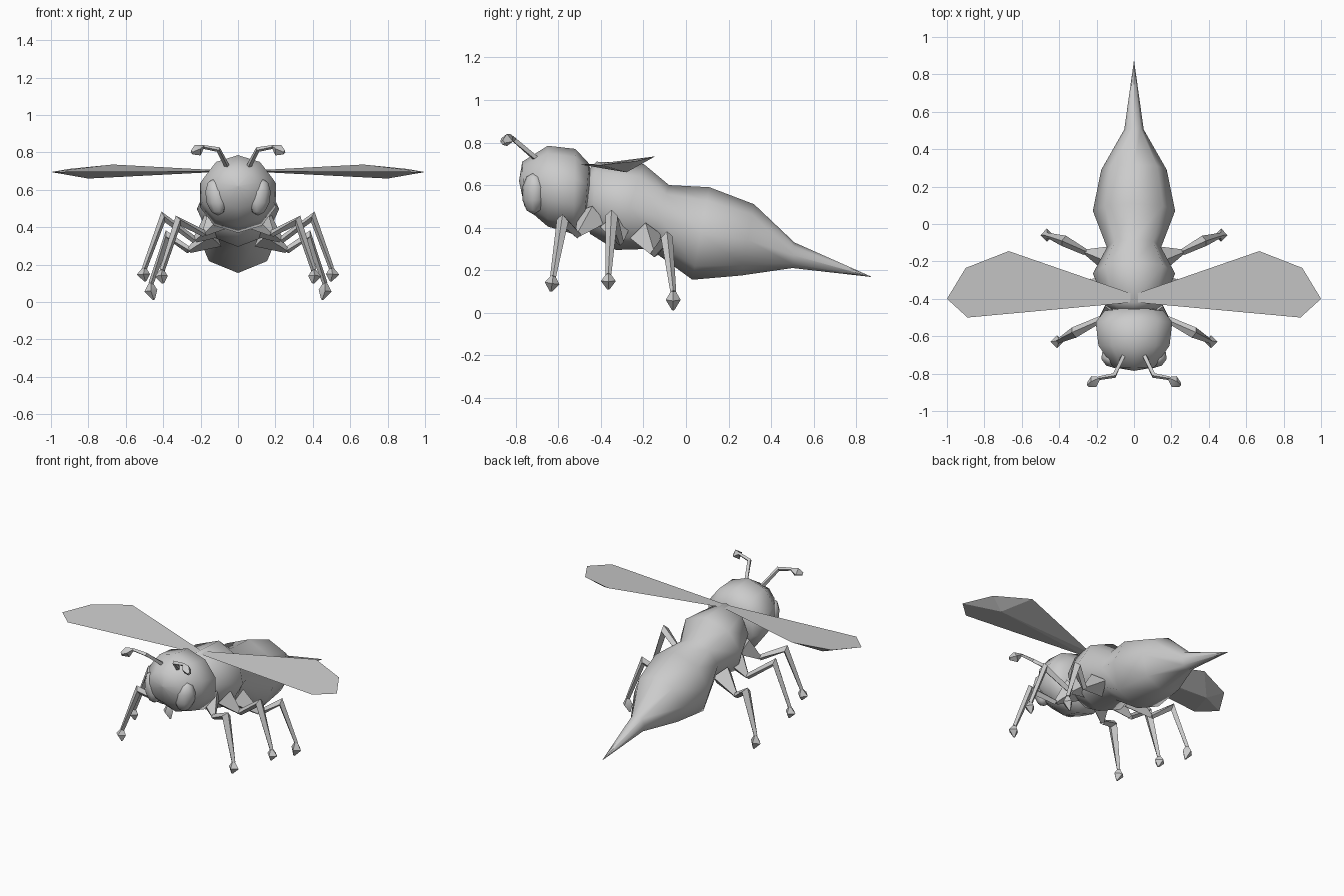
import bpy, bmesh, math
from mathutils import Vector

if "Cube" in bpy.data.objects:
    bpy.data.objects.remove(bpy.data.objects["Cube"])

grey = bpy.data.materials.new("pale_grey")
grey.diffuse_color = (0.6, 0.6, 0.6, 1)
grey.use_nodes = True
grey.node_tree.nodes["Principled BSDF"].inputs["Base Color"].default_value = grey.diffuse_color


def finish(name, bm, angle=None):
    bmesh.ops.recalc_face_normals(bm, faces=bm.faces[:])
    me = bpy.data.meshes.new(name)
    bm.to_mesh(me)
    bm.free()
    me.materials.append(grey)
    ob = bpy.data.objects.new(name, me)
    bpy.context.collection.objects.link(ob)
    if angle:
        bpy.ops.object.select_all(action='DESELECT')
        ob.select_set(True)
        bpy.context.view_layer.objects.active = ob
        bpy.ops.object.shade_smooth_by_angle(angle=math.radians(angle))
    return ob


def skin(bm, rings):
    """Join vertex rings into a closed tube."""
    n = len(rings[0])
    for a, b in zip(rings, rings[1:]):
        for i in range(n):
            j = (i + 1) % n
            bm.faces.new((a[i], a[j], b[j], b[i]))
    bm.faces.new(rings[0])
    bm.faces.new(rings[-1])
    bmesh.ops.remove_doubles(bm, verts=bm.verts[:], dist=0.0005)


def loft(name, sections, sides, angle):
    """Sections: top y, top z, bottom y, bottom z, half width."""
    bm = bmesh.new()
    rings = []
    for ty, tz, by, bz, w in sections:
        ring = []
        for i in range(sides):
            a = math.tau * i / sides
            t = (1 + math.cos(a)) / 2
            ring.append(bm.verts.new((w * math.sin(a), by + (ty - by) * t, bz + (tz - bz) * t)))
        rings.append(ring)
    skin(bm, rings)
    return finish(name, bm, angle)


def limb(name, points, radii, side, sides=4, angle=35):
    """Tapered tube through the points, mirrored by side."""
    bm = bmesh.new()
    pts = [Vector((p[0] * side, p[1], p[2])) for p in points]
    rings = []
    for k, p in enumerate(pts):
        d1 = (p - pts[k - 1]).normalized() if k else Vector()
        d2 = (pts[k + 1] - p).normalized() if k < len(pts) - 1 else Vector()
        d = (d1 + d2).normalized()
        u = d.cross(Vector((0, 1, 0)))
        if u.length < 0.2:
            u = d.cross(Vector((1, 0, 0)))
        u.normalize()
        v = d.cross(u)
        rings.append([bm.verts.new(p + radii[k] * (u * math.cos(math.tau * i / sides)
                                                   + v * math.sin(math.tau * i / sides)))
                      for i in range(sides)])
    skin(bm, rings)
    return finish(name, bm, angle)


# Thorax, waist, abdomen and sting
loft("body", [
    (-0.47, 0.66, -0.47, 0.42, 0.10),
    (-0.42, 0.71, -0.45, 0.37, 0.15),
    (-0.20, 0.70, -0.33, 0.295, 0.22),
    (-0.08, 0.60, -0.17, 0.30, 0.145),
    (0.11, 0.59, 0.03, 0.155, 0.22),
    (0.32, 0.51, 0.26, 0.175, 0.175),
    (0.51, 0.33, 0.50, 0.21, 0.052),
    (0.87, 0.17, 0.87, 0.168, 0.001)], 8, 60)

# Head
loft("head", [
    (-0.785, 0.621, -0.785, 0.619, 0.001),
    (-0.77, 0.71, -0.76, 0.50, 0.115),
    (-0.65, 0.785, -0.65, 0.405, 0.20),
    (-0.52, 0.77, -0.53, 0.37, 0.215),
    (-0.455, 0.70, -0.48, 0.42, 0.165),
    (-0.44, 0.60, -0.46, 0.50, 0.06)], 10, 60)

for side, label in ((1, "right"), (-1, "left")):
    # Eye: a faceted oval set on the face
    bm = bmesh.new()
    bmesh.ops.create_uvsphere(bm, u_segments=8, v_segments=5, radius=1)
    for v in bm.verts:
        c = Vector((v.co.x * 0.062, v.co.y * 0.05, v.co.z * 0.098))
        a = math.radians(35)
        x, y = c.x * math.cos(a) - c.y * math.sin(a), c.x * math.sin(a) + c.y * math.cos(a)
        v.co = (side * (0.118 + x + c.z * 0.12), -0.718 + y, 0.56 + c.z)
    finish(label + "_eye", bm, 60)

    # Antenna with a clubbed tip
    limb(label + "_antenna", [
        (0.055, -0.70, 0.72), (0.105, -0.81, 0.815), (0.19, -0.825, 0.83)],
        (0.014, 0.014, 0.010), side)
    limb(label + "_antenna_tip", [
        (0.185, -0.825, 0.832), (0.215, -0.842, 0.812), (0.247, -0.862, 0.80)],
        (0.008, 0.032, 0.012), side)

    # Wing: flat outline with a shallow keel below
    bm = bmesh.new()
    outline = [(0.02, -0.37, 0.70), (0.67, -0.145, 0.735), (0.90, -0.235, 0.712),
               (1.0, -0.40, 0.695), (0.89, -0.50, 0.697), (0.02, -0.42, 0.70)]
    top = [bm.verts.new((x * side, y, z)) for x, y, z in outline]
    keel = bm.verts.new((0.80 * side, -0.28, 0.66))
    bm.faces.new(top)
    for i in range(6):
        bm.faces.new((top[i], top[(i + 1) % 6], keel))
    finish(label + "_wing", bm)

    # Legs: hip cone, thigh to knee, shin, foot
    for pos, hip, joint, knee, ankle, toe in (
        ("front", (0.10, -0.44, 0.45), (0.18, -0.51, 0.365), (0.32, -0.58, 0.435),
         (0.405, -0.625, 0.17), (0.40, -0.635, 0.10)),
        ("middle", (0.13, -0.33, 0.41), (0.23, -0.31, 0.33), (0.40, -0.35, 0.455),
         (0.50, -0.365, 0.18), (0.495, -0.365, 0.11)),
        ("hind", (0.13, -0.19, 0.36), (0.26, -0.15, 0.275), (0.375, -0.09, 0.355),
         (0.465, -0.06, 0.10), (0.45, -0.06, 0.012)),
    ):
        limb(f"{label}_{pos}_hip", [hip, joint], (0.075, 0.015), side)
        limb(f"{label}_{pos}_leg", [joint, knee, ankle], (0.018, 0.03, 0.014), side)
        mid = [a + (b - a) * 0.45 for a, b in zip(ankle, toe)]
        mid[0] += 0.008
        limb(f"{label}_{pos}_foot", [ankle, mid, toe], (0.012, 0.035, 0.006), side)
